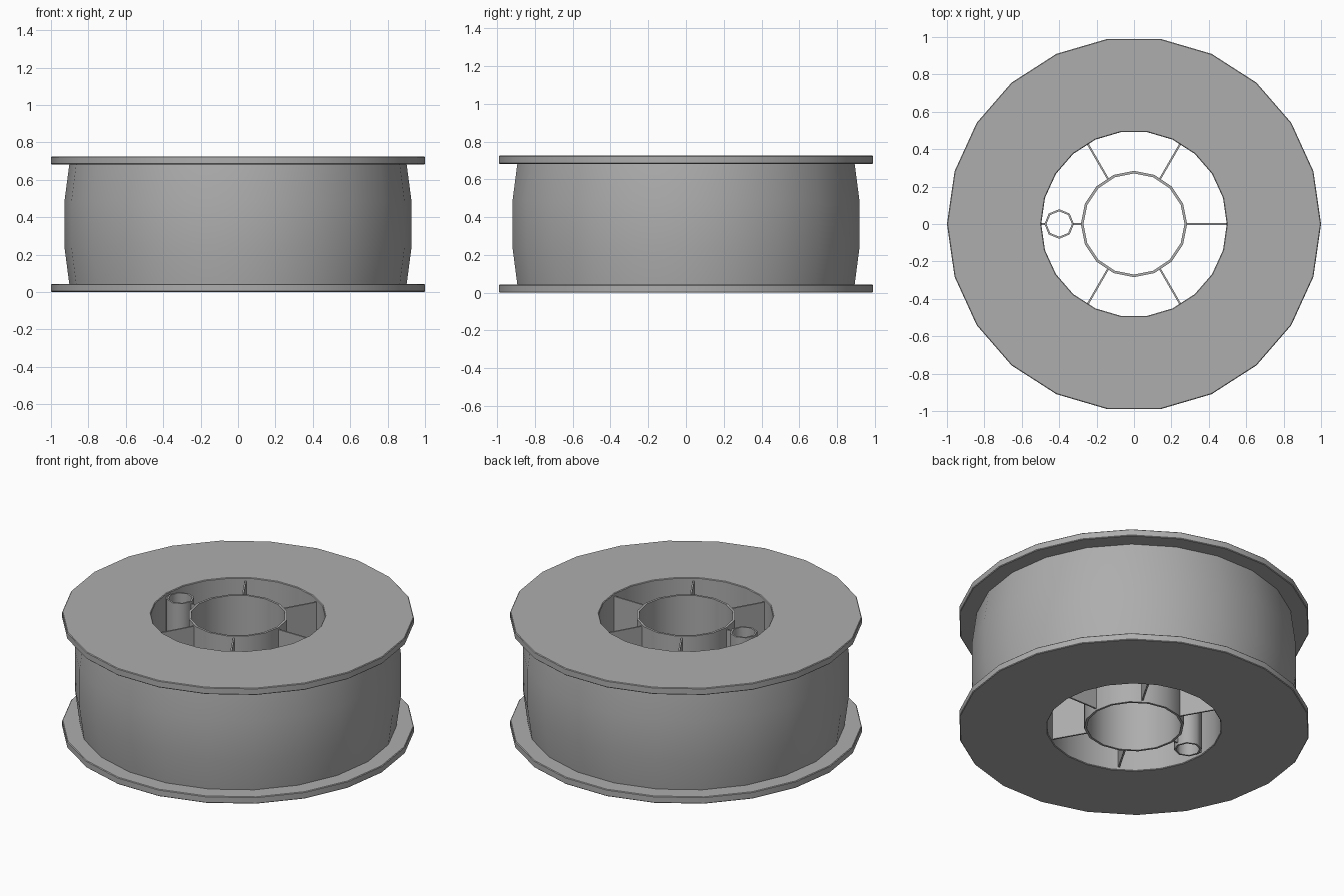
import bpy, bmesh
from math import cos, sin, pi, radians

if "Cube" in bpy.data.objects:
    bpy.data.objects.remove(bpy.data.objects["Cube"])

H, T = 0.725, 0.043      # overall height, flange thickness
C = 0.004                # tiny rim chamfer

grey = bpy.data.materials.new("dark_grey")
grey.diffuse_color = (0.42, 0.42, 0.42, 1)
grey.use_nodes = True
grey.node_tree.nodes["Principled BSDF"].inputs["Base Color"].default_value = grey.diffuse_color


def finish(name, bm, angle):
    bmesh.ops.recalc_face_normals(bm, faces=bm.faces)
    me = bpy.data.meshes.new(name)
    bm.to_mesh(me)
    bm.free()
    me.materials.append(grey)
    ob = bpy.data.objects.new(name, me)
    bpy.context.collection.objects.link(ob)
    bpy.ops.object.select_all(action='DESELECT')
    ob.select_set(True)
    bpy.context.view_layer.objects.active = ob
    bpy.ops.object.shade_smooth_by_angle(angle=radians(angle))
    return ob


def lathe(name, profile, sides, centre=(0, 0), angle=30):
    """Revolve a closed (radius, z) profile about a vertical axis."""
    bm = bmesh.new()
    rings = []
    for i in range(sides):
        a = 2 * pi * i / sides
        rings.append([bm.verts.new((centre[0] + r * cos(a), centre[1] + r * sin(a), z))
                      for r, z in profile])
    n = len(profile)
    for i in range(sides):
        p, q = rings[i], rings[(i + 1) % sides]
        for j in range(n):
            k = (j + 1) % n
            bm.faces.new((p[j], q[j], q[k], p[k]))
    return finish(name, bm, angle)


def tube(name, r_in, r_out, sides, inset, centre=(0, 0), angle=30):
    lo, hi = inset, H - inset
    return lathe(name, [(r_in, lo), (r_out, lo), (r_out, hi), (r_in, hi)], sides, centre, angle)


def spoke(name, r0, r1, degrees):
    bm = bmesh.new()
    bmesh.ops.create_cube(bm, size=1)
    for v in bm.verts:
        v.co.x = (r0 + r1) / 2 + v.co.x * (r1 - r0)
        v.co.y *= 0.01
        v.co.z = H / 2 + v.co.z * (H - 0.036)
    ob = finish(name, bm, 30)
    ob.rotation_euler.z = radians(degrees)


# spool body: two flanges joined by the core wall
lower = [(0.496, C), (0.496 + C, 0), (1 - C, 0), (1, C), (1, T - C), (1 - C, T), (0.52, T)]
lathe("spool_body", lower + [(r, H - z) for r, z in reversed(lower)], 22)

# bulging wound material between the flanges
lathe("winding", [(0.52, T), (0.902, T), (0.928, 0.24), (0.928, H - 0.24),
                  (0.902, H - T), (0.52, H - T)], 22)

# centre hub and small side tube
tube("hub", 0.27, 0.284, 16, 0.006)
tube("side_tube", 0.068, 0.079, 8, 0.004, (-0.4, 0), 50)

# spokes, the left one interrupted by the side tube
for i, deg in enumerate((0, 60, 120, 240, 300)):
    spoke(f"spoke_{i + 1}", 0.278, 0.5, deg)
spoke("spoke_left_inner", 0.278, 0.328, 180)
spoke("spoke_left_outer", 0.472, 0.498, 180)
